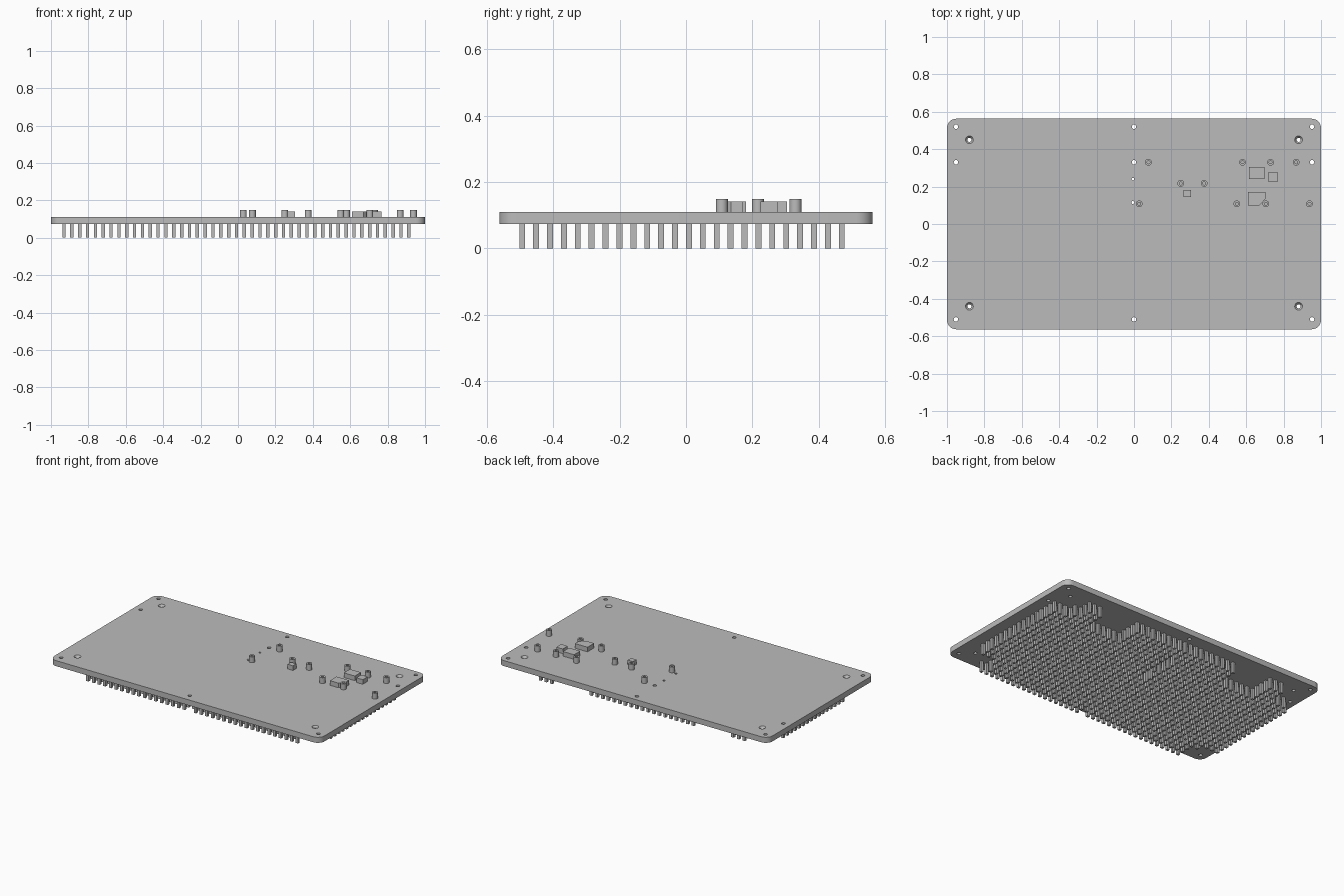
import bpy, bmesh, math

cube = bpy.data.objects.get("Cube")
if cube:
    bpy.data.objects.remove(cube, do_unlink=True)

grey = bpy.data.materials.new("plain grey")
grey.use_nodes = True
grey.diffuse_color = (0.5, 0.5, 0.5, 1)
grey.node_tree.nodes["Principled BSDF"].inputs["Base Color"].default_value = (0.5, 0.5, 0.5, 1)

PLATE_BOTTOM, PLATE_TOP = 0.073, 0.11
HALF_Y = 0.563


def make_object(name, bm, smooth=False):
    bmesh.ops.recalc_face_normals(bm, faces=bm.faces)
    mesh = bpy.data.meshes.new(name)
    bm.to_mesh(mesh)
    bm.free()
    mesh.materials.append(grey)
    obj = bpy.data.objects.new(name, mesh)
    bpy.context.collection.objects.link(obj)
    if smooth:
        shade(obj)
    return obj


def shade(obj):
    bpy.ops.object.select_all(action='DESELECT')
    obj.select_set(True)
    bpy.context.view_layer.objects.active = obj
    bpy.ops.object.shade_smooth_by_angle(angle=math.radians(30))


def revolve(bm, profile, x, y, sides=20):
    """Turn a (radius, z) profile around a vertical axis, capping both ends."""
    rings = []
    for r, z in profile:
        angles = [math.tau * i / sides for i in range(sides)]
        rings.append([bm.verts.new((x + r * math.cos(a), y + r * math.sin(a), z)) for a in angles])
    for low, high in zip(rings, rings[1:]):
        for i in range(sides):
            j = (i + 1) % sides
            bm.faces.new((low[i], low[j], high[j], high[i]))
    bm.faces.new(rings[0])
    bm.faces.new(rings[-1])


def prism(bm, outline, z0, z1):
    """Extrude a flat outline upward."""
    face = bm.faces.new([bm.verts.new((x, y, z0)) for x, y in outline])
    top = bmesh.ops.extrude_face_region(bm, geom=[face])["geom"]
    verts = [v for v in top if isinstance(v, bmesh.types.BMVert)]
    bmesh.ops.translate(bm, verts=verts, vec=(0, 0, z1 - z0))


def rectangle(x0, x1, y0, y1):
    return [(x0, y0), (x1, y0), (x1, y1), (x0, y1)]


# Base plate with rounded corners
radius = 0.05
outline = []
for quarter, (sx, sy) in enumerate([(1, 1), (-1, 1), (-1, -1), (1, -1)]):
    for step in range(9):
        a = math.pi / 2 * (quarter + step / 8)
        outline.append((sx * (1 - radius) + radius * math.cos(a),
                        sy * (HALF_Y - radius) + radius * math.sin(a)))
bm = bmesh.new()
prism(bm, outline, PLATE_BOTTOM, PLATE_TOP)
plate = make_object("base_plate", bm)

# Through holes and countersunk screw holes
screw_holes = [(sx * 0.88, y) for sx in (-1, 1) for y in (-0.44, 0.45)]
small_holes = [(x, y, 0.012) for x in (-0.952, 0, 0.952) for y in (-0.51, 0.33, 0.52)]
small_holes += [(-0.006, 0.24, 0.007), (-0.006, 0.115, 0.008)]
bm = bmesh.new()
for x, y, r in small_holes:
    revolve(bm, [(r, 0.05), (r, 0.13)], x, y)
for x, y in screw_holes:
    revolve(bm, [(0.011, 0.05), (0.011, 0.096), (0.021, PLATE_TOP), (0.021, 0.13)], x, y)
cutter = make_object("hole_cutter", bm)
cutter.hide_render = True

cut = plate.modifiers.new("holes", 'BOOLEAN')
cut.operation = 'DIFFERENCE'
cut.solver = 'EXACT'
cut.object = cutter
bpy.context.view_layer.objects.active = plate
bpy.ops.object.modifier_apply(modifier=cut.name)
bpy.data.objects.remove(cutter, do_unlink=True)
shade(plate)


# Grid of pins underneath, leaving room around holes and two rear notches
def pin_allowed(x, y):
    if any(math.hypot(x - hx, y - hy) < 0.1 for hx, hy in screw_holes):
        return False
    if any(math.hypot(x - hx, y - hy) < 0.03 for hx, hy, r in small_holes):
        return False
    return not (y > 0.31 and 0.4 < abs(x) < 0.65)


bm = bmesh.new()
half = 0.0088
for column in range(45):
    for row in range(24):
        x, y = -0.93 + column * 0.0419, -0.494 + row * 0.0419
        if pin_allowed(x, y):
            prism(bm, rectangle(x - half, x + half, y - half, y + half), 0, PLATE_BOTTOM + 0.001)
make_object("underside_pins", bm)

# Hollow posts on top
post_rows = {0.33: (0.077, 0.58, 0.73, 0.867), 0.217: (0.25, 0.375),
             0.108: (0.028, 0.55, 0.705, 0.938)}
bm = bmesh.new()
for y, xs in post_rows.items():
    for x in xs:
        revolve(bm, [(0.018, 0.108), (0.018, 0.149), (0.008, 0.149), (0.008, 0.115)], x, y)
make_object("hollow_posts", bm, smooth=True)

# Raised blocks on top
blocks = {
    "large_block": rectangle(0.615, 0.697, 0.24, 0.305),
    "narrow_block": rectangle(0.718, 0.766, 0.225, 0.277),
    "small_block": rectangle(0.265, 0.305, 0.145, 0.181),
    "chamfered_block": [(0.61, 0.1), (0.672, 0.1), (0.703, 0.135), (0.703, 0.17), (0.61, 0.17)],
}
for name, shape in blocks.items():
    bm = bmesh.new()
    prism(bm, shape, PLATE_TOP - 0.002, 0.141)
    make_object(name, bm)
